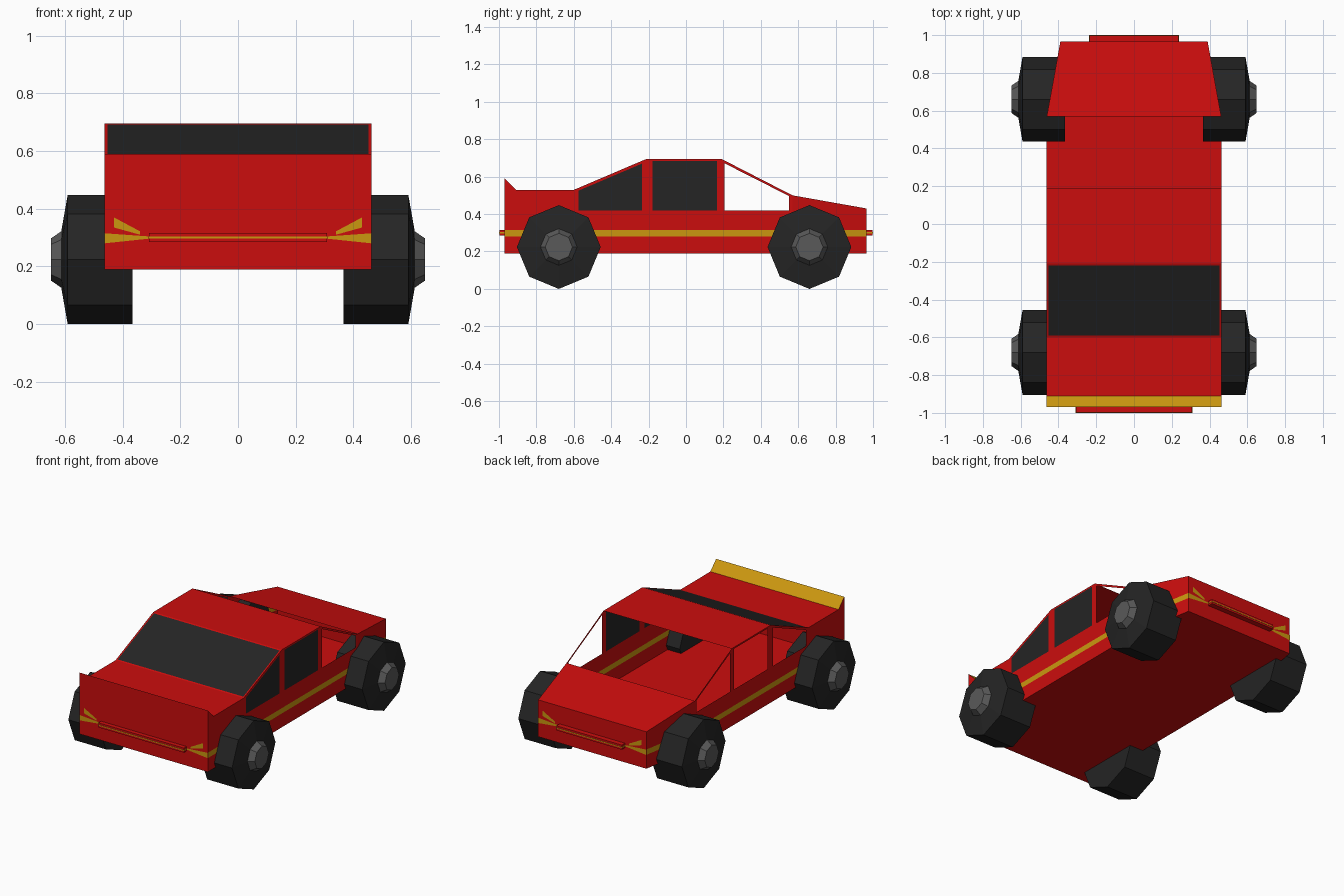
import bpy, bmesh, math
from mathutils import Vector, Matrix

if "Cube" in bpy.data.objects:
    bpy.data.objects.remove(bpy.data.objects["Cube"], do_unlink=True)


def material(name, color):
    m = bpy.data.materials.new(name)
    m.use_nodes = True
    m.diffuse_color = (*color, 1)
    m.node_tree.nodes["Principled BSDF"].inputs["Base Color"].default_value = (*color, 1)
    return m


MATS = [material("red_paint", (0.6, 0.004, 0.004)), material("gold_trim", (0.6, 0.31, 0.005)),
        material("black_glass_and_rubber", (0.018, 0.018, 0.018)),
        material("grey_metal", (0.1, 0.1, 0.1))]
RED, GOLD, BLACK, GREY = range(4)

FRONT, BACK, TAPER = -0.97, 0.965, 0.57
WIDE, NARROW = 0.462, 0.39
BOTTOM, BAND_LOW, BAND_TOP, SILL = 0.19, 0.28, 0.315, 0.42


def half_width(y):
    t = max(0, (y - TAPER) / (BACK - TAPER))
    return WIDE + (NARROW - WIDE) * t


def finish(name, bm):
    bmesh.ops.remove_doubles(bm, verts=bm.verts, dist=0.0005)
    mesh = bpy.data.meshes.new(name)
    bm.to_mesh(mesh)
    bm.free()
    for m in MATS:
        mesh.materials.append(m)
    obj = bpy.data.objects.new(name, mesh)
    bpy.context.collection.objects.link(obj)
    return obj


def add_face(bm, points, outward, mat=RED):
    face = bm.faces.new([bm.verts.new(p) for p in points])
    face.normal_update()
    if face.normal.dot(Vector(outward)) < 0:
        face.normal_flip()
    face.material_index = mat
    return face


def side_face(bm, side, outline, mat=RED, lift=0):
    pts = [(side * (half_width(y) + lift), y, z) for y, z in outline]
    add_face(bm, pts, (side, 0, 0), mat)


# Upper side frame: nose, pillars and thin rails around the window openings
FRAME = [
    [(FRONT, SILL), (-0.575, SILL), (-0.575, 0.54), (-0.6, 0.53), (-0.91, 0.53), (FRONT, 0.59)],
    [(-0.575, 0.525), (-0.235, 0.67), (-0.235, 0.685), (-0.575, 0.54)],
    [(-0.235, SILL), (-0.18, SILL), (-0.18, 0.695), (-0.21, 0.695), (-0.235, 0.685)],
    [(-0.18, 0.685), (0.165, 0.685), (0.165, 0.695), (-0.18, 0.695)],
    [(0.165, SILL), (0.205, SILL), (0.205, 0.687), (0.19, 0.695), (0.165, 0.695)],
    [(0.205, 0.672), (0.55, 0.497), (0.55, 0.51), (0.205, 0.687)],
    [(0.55, SILL), (TAPER, SILL), (TAPER, 0.5), (0.55, 0.51)],
    [(TAPER, SILL), (BACK, SILL), (BACK, 0.43), (TAPER, 0.5)],
]

# Side walls with the gold band
for side, label in ((1, "left"), (-1, "right")):
    bm = bmesh.new()
    for z0, z1, mat in ((BOTTOM, BAND_LOW, RED), (BAND_LOW, BAND_TOP, GOLD), (BAND_TOP, SILL, RED)):
        for y0, y1 in ((FRONT, TAPER), (TAPER, BACK)):
            side_face(bm, side, [(y0, z0), (y1, z0), (y1, z1), (y0, z1)], mat)
    for outline in FRAME:
        side_face(bm, side, outline)
    finish(label + "_side_wall", bm)

# Side glass on the left only; the right openings are empty
bm = bmesh.new()
side_face(bm, 1, [(-0.575, SILL), (-0.235, SILL), (-0.235, 0.67), (-0.575, 0.525)], BLACK)
side_face(bm, 1, [(-0.18, SILL), (0.165, SILL), (0.165, 0.685), (-0.18, 0.685)], BLACK)
finish("left_side_glass", bm)


def across(bm, a, b, mat=RED):
    pts = [(s * half_width(y), y, z) for s, (y, z) in ((-1, a), (1, a), (1, b), (-1, b))]
    return add_face(bm, pts, (0, 0, 1), mat)


# Top skin: raised lip, front deck, windshield, roof, rear deck
bm = bmesh.new()
across(bm, (FRONT, 0.59), (-0.91, 0.53), GOLD)
across(bm, (-0.91, 0.53), (-0.6, 0.53))
shield = across(bm, (-0.6, 0.53), (-0.21, 0.695))
across(bm, (-0.21, 0.695), (0.19, 0.695))
across(bm, (TAPER, 0.5), (BACK, 0.43))
bmesh.ops.inset_individual(bm, faces=[shield], thickness=0.013)
shield.material_index = BLACK
finish("top_skin", bm)

# Floor
bm = bmesh.new()
ys = (FRONT, TAPER, BACK)
rim = [(half_width(y), y, BOTTOM) for y in ys] + [(-half_width(y), y, BOTTOM) for y in reversed(ys)]
add_face(bm, rim, (0, 0, -1))
finish("floor", bm)

# End panels with painted lamp wedges and bumpers
LAMPS = [[(WIDE, BAND_LOW), (WIDE, BAND_TOP), (0.31, 0.304), (0.31, 0.296)],
         [(0.43, 0.37), (0.43, 0.335), (0.34, 0.31), (0.34, 0.322)]]


def box(name, size, center, mat):
    bm = bmesh.new()
    bmesh.ops.create_cube(bm, size=1, matrix=Matrix.Translation(center) @ Matrix.Diagonal((*size, 1)))
    for f in bm.faces:
        f.material_index = mat
    finish(name, bm)


for label, y, top, sign, shift in (("front", FRONT, 0.59, -1, 0), ("back", BACK, 0.43, 1, WIDE - NARROW)):
    w = half_width(y)
    bm = bmesh.new()
    add_face(bm, [(-w, y, BOTTOM), (w, y, BOTTOM), (w, y, top), (-w, y, top)], (0, sign, 0))
    finish(label + "_panel", bm)
    bm = bmesh.new()
    for s in (-1, 1):
        for lamp in LAMPS:
            add_face(bm, [(s * (x - shift), y + sign * 0.002, z) for x, z in lamp], (0, sign, 0), GOLD)
    finish(label + "_lamp_wedges", bm)
    end = sign * 0.998
    bar = 0.31 - shift
    box(label + "_bumper", (2 * bar - 0.004, abs(end - y), 0.03), (0, (y + end) / 2, 0.3), RED)
    box(label + "_bumper_stripe", (2 * bar, abs(sign - y), 0.006), (0, (y + sign) / 2, 0.3), GOLD)


# Wheels: octagonal tyre and hub turned from (x, radius) profiles
def turned(name, side, y, profile, mat):
    bm = bmesh.new()
    rings = []
    for x, r in profile:
        angles = [math.tau * i / 8 for i in range(8)]
        rings.append([bm.verts.new((side * x, y + r * math.sin(a), 0.224 + r * math.cos(a))) for a in angles])
    for a, b in zip(rings, rings[1:]):
        for i in range(8):
            j = (i + 1) % 8
            bm.faces.new((a[i], a[j], b[j], b[i]))
    bm.faces.new(rings[0])
    bm.faces.new(rings[-1])
    bmesh.ops.recalc_face_normals(bm, faces=bm.faces)
    for f in bm.faces:
        f.material_index = mat
    finish(name, bm)


for side, side_name in ((1, "left"), (-1, "right")):
    for y, end_name in ((-0.68, "front"), (0.66, "back")):
        prefix = end_name + "_" + side_name
        turned(prefix + "_tyre", side, y, [(0.365, 0.224), (0.59, 0.224), (0.612, 0.1)], BLACK)
        turned(prefix + "_hub", side, y, [(0.6, 0.098), (0.612, 0.098), (0.648, 0.073)], GREY)
